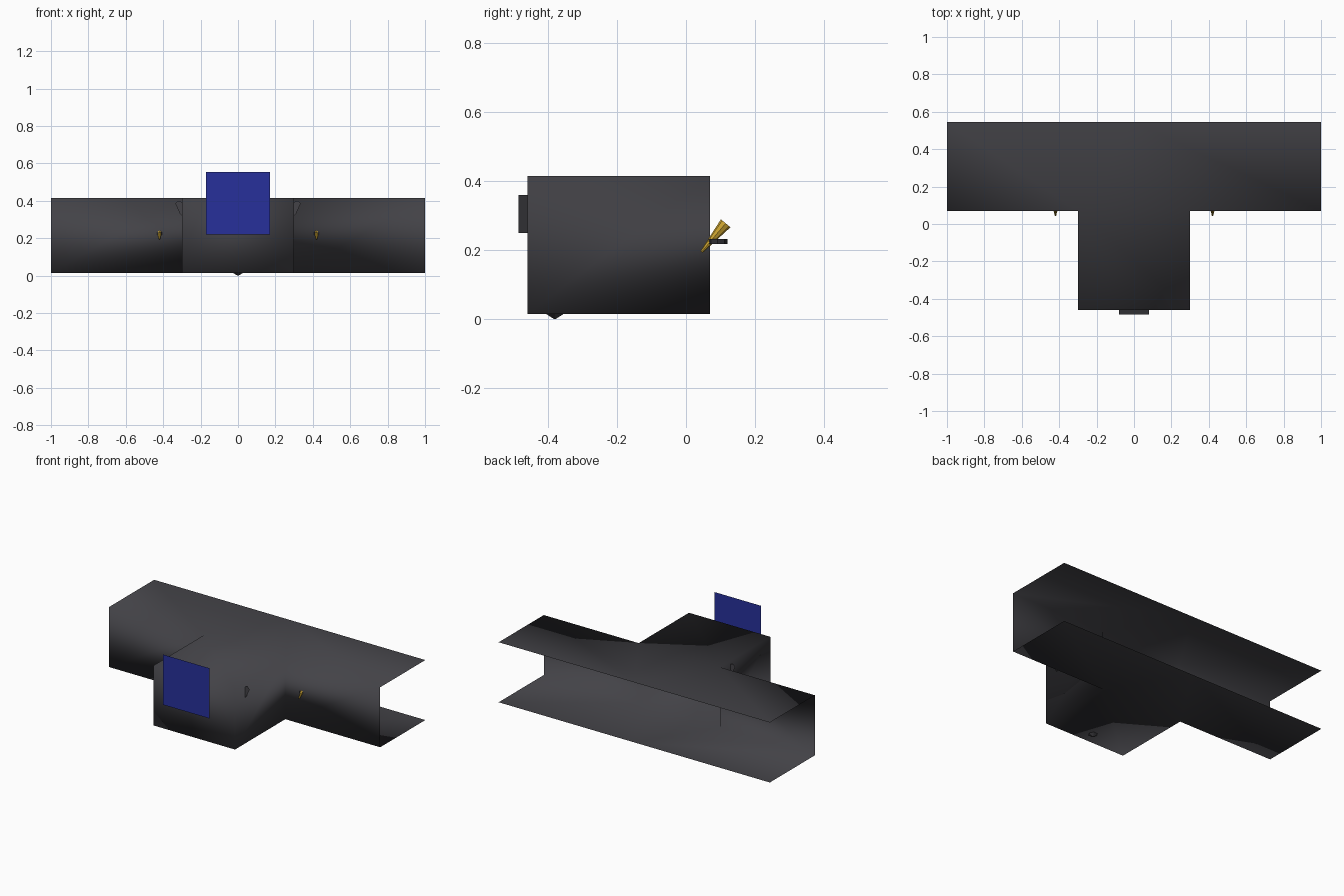
import bpy, bmesh, math
from mathutils import Vector

if "Cube" in bpy.data.objects:
    bpy.data.objects.remove(bpy.data.objects["Cube"])


def material(name, rgb):
    m = bpy.data.materials.new(name)
    m.diffuse_color = (*rgb, 1)
    m.use_nodes = True
    m.node_tree.nodes["Principled BSDF"].inputs["Base Color"].default_value = m.diffuse_color
    return m


STONE = material("dark grey stone", (0.056, 0.055, 0.063))
IRON = material("black iron", (0.03, 0.03, 0.034))
BLUE = material("deep blue", (0.02, 0.03, 0.33))
GOLD = material("torch gold", (0.62, 0.38, 0.03))


def finish(name, bm, mat, smooth=False):
    me = bpy.data.meshes.new(name)
    bm.to_mesh(me)
    bm.free()
    me.materials.append(mat)
    for p in me.polygons:
        p.use_smooth = smooth
    ob = bpy.data.objects.new(name, me)
    bpy.context.collection.objects.link(ob)
    return ob


def sheet(name, points, mat):
    bm = bmesh.new()
    bm.faces.new([bm.verts.new(p) for p in points])
    return finish(name, bm, mat)


def box(name, lo, hi, mat):
    bm = bmesh.new()
    bmesh.ops.create_cube(bm, size=1)
    for v in bm.verts:
        v.co = [lo[i] + (v.co[i] + 0.5) * (hi[i] - lo[i]) for i in range(3)]
    return finish(name, bm, mat)


def cone(name, a, b, r1, r2, mat, sides=8):
    a, b = Vector(a), Vector(b)
    d = b - a
    bm = bmesh.new()
    bmesh.ops.create_cone(bm, cap_ends=True, segments=sides, radius1=r1,
                          radius2=r2, depth=d.length)
    q = Vector((0, 0, 1)).rotation_difference(d)
    for v in bm.verts:
        v.co = q @ v.co + (a + b) / 2
    return finish(name, bm, mat)


# T-shaped shell: corridor open at the back and both ends, with a side room
Z0, Z1 = 0.015, 0.415
outline = [(-1, 0.545), (-1, 0.07), (-0.3, 0.07), (-0.3, -0.46),
           (0.3, -0.46), (0.3, 0.07), (1, 0.07), (1, 0.545), (0, 0.545)]
panels = [(0, 1, 2, 8), (8, 2, 5), (8, 5, 6, 7), (2, 3, 4, 5)]
bm = bmesh.new()
low = [bm.verts.new((x, y, Z0)) for x, y in outline]
high = [bm.verts.new((x, y, Z1)) for x, y in outline]
for p in panels:
    bm.faces.new([low[i] for i in reversed(p)])
    bm.faces.new([high[i] for i in p])
for i in range(1, 6):
    bm.faces.new((low[i], low[i + 1], high[i + 1], high[i]))
finish("corridor_and_room_shell", bm, STONE, smooth=True)

# Blue panel standing in front of the room, and the plaque on the wall
sheet("blue_panel", [(-0.17, -0.545, 0.22), (0.17, -0.545, 0.22),
                     (0.17, -0.545, 0.555), (-0.17, -0.545, 0.555)], BLUE)
box("wall_plaque", (-0.08, -0.485, 0.25), (0.08, -0.455, 0.36), IRON)

# Shallow point under the room floor
cone("floor_point", (0, -0.38, 0.016), (0, -0.38, 0), 0.03, 0.002, STONE, 6)

# Thin slivers passing through the room's side walls
for name, s, y in (("right_wall_sliver", 1, -0.355), ("left_wall_sliver", -1, -0.04)):
    sheet(name, [(s * x, y, z) for x, z in
                 ((0.29, 0.31), (0.31, 0.33), (0.335, 0.385), (0.32, 0.4), (0.29, 0.39))], STONE)

# Torches in iron holders on the corridor wall
for side, x in (("left", -0.42), ("right", 0.42)):
    cone(side + "_torch", (x, 0.045, 0.195), (x, 0.115, 0.278), 0.004, 0.018, GOLD)
    cone(side + "_torch_holder", (x, 0.092, 0.218), (x, 0.092, 0.232), 0.028, 0.028, IRON)
